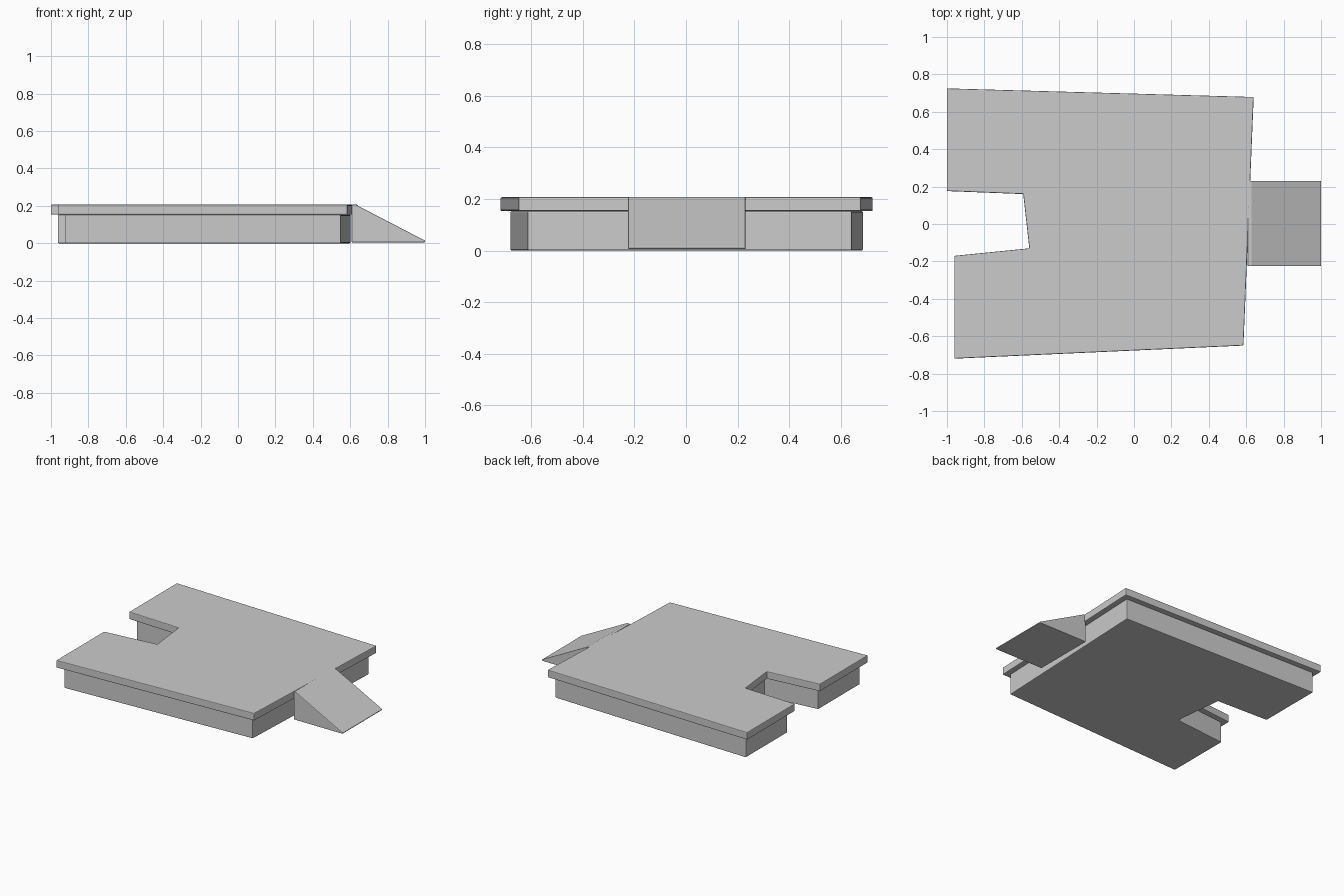
import bpy, bmesh
from mathutils import Vector

if "Cube" in bpy.data.objects:
    bpy.data.objects.remove(bpy.data.objects["Cube"])

# Skewed U-shaped footprint, clockwise seen from above
OUTLINE = [(-1, 0.725), (0.64, 0.679), (0.585, -0.65), (-0.96, -0.72),
           (-0.96, -0.17), (-0.56, -0.13), (-0.592, 0.16), (-1, 0.176)]


def inset(points, d):
    """Move every edge of a clockwise outline inward by d."""
    pts = [Vector(p) for p in points]
    out = []
    for i, p in enumerate(pts):
        a = (p - pts[i - 1]).normalized()
        b = (pts[(i + 1) % len(pts)] - p).normalized()
        na, nb = Vector((a.y, -a.x)), Vector((b.y, -b.x))
        out.append(p + (na + nb) * d / (1 + na.dot(nb)))
    return out


def extrude(name, verts, direction, bevel):
    bm = bmesh.new()
    face = bm.faces.new([bm.verts.new(v) for v in verts])
    res = bmesh.ops.extrude_face_region(bm, geom=[face])
    moved = [g for g in res["geom"] if isinstance(g, bmesh.types.BMVert)]
    bmesh.ops.translate(bm, verts=moved, vec=direction)
    bmesh.ops.recalc_face_normals(bm, faces=bm.faces)
    mesh = bpy.data.meshes.new(name)
    bm.to_mesh(mesh)
    bm.free()
    obj = bpy.data.objects.new(name, mesh)
    bpy.context.collection.objects.link(obj)
    mod = obj.modifiers.new("edge_bevel", "BEVEL")
    mod.width = bevel
    mod.segments = 2
    mod.limit_method = "ANGLE"
    return obj


# Foundation block, set back under the deck
extrude("foundation", [(p.x, p.y, 0) for p in inset(OUTLINE, 0.037)], (0, 0, 0.153), 0.005)

# Overhanging deck slab
extrude("deck_slab", [(x, y, 0.153) for x, y in OUTLINE], (0, 0, 0.054), 0.005)

# Entry ramp wedge
profile = [(0.607, 0.005), (1.0, 0.005), (1.0, 0.014), (0.628, 0.207), (0.607, 0.207)]
extrude("entry_ramp", [(x, -0.225, z) for x, z in profile], (0, 0.456, 0), 0.004)
